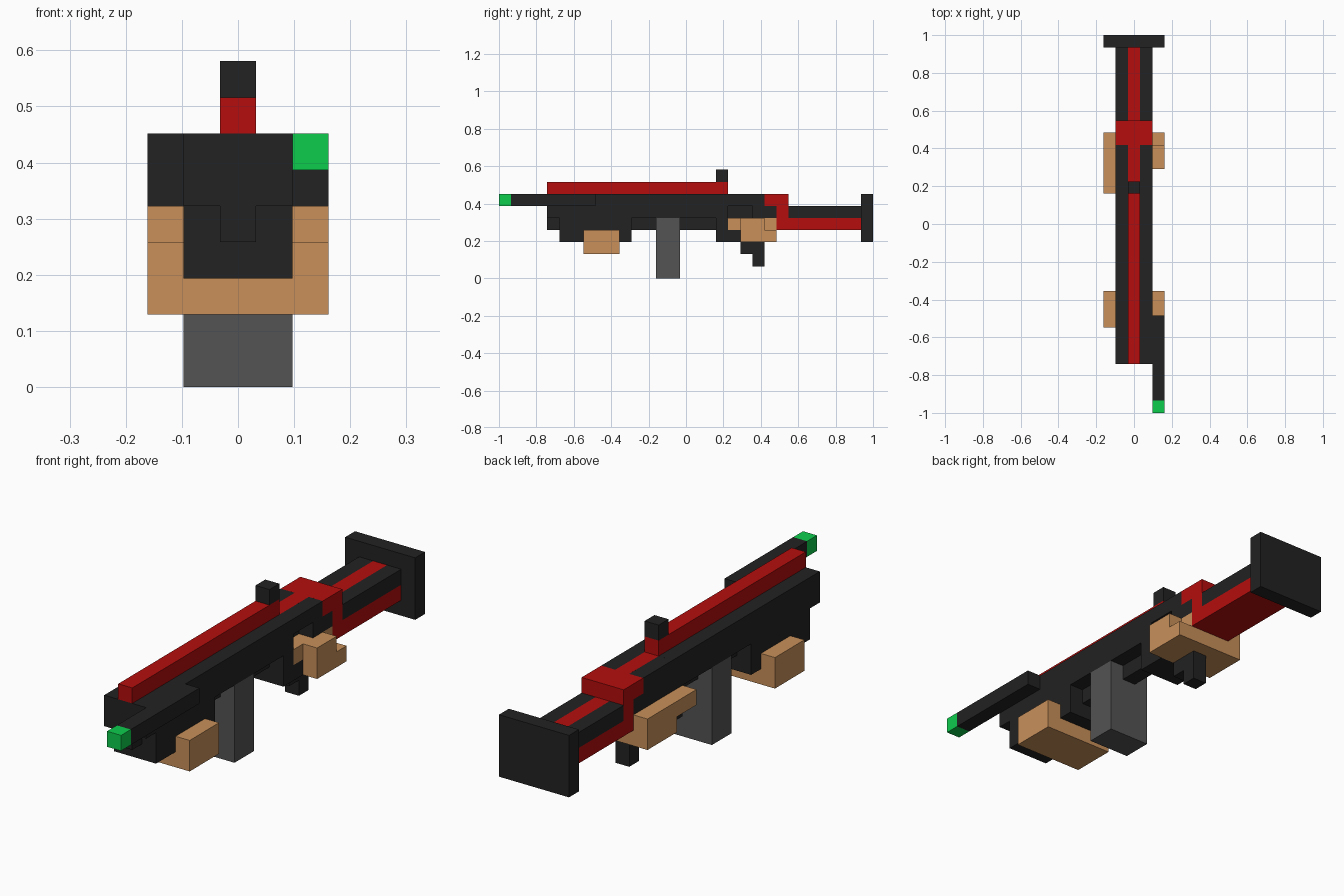
import bpy, bmesh

if "Cube" in bpy.data.objects:
    bpy.data.objects.remove(bpy.data.objects["Cube"])

U = 2 / 31  # edge of one block; the model is 5 x 31 x 9 blocks


def material(name, rgb):
    m = bpy.data.materials.new(name)
    m.diffuse_color = (*rgb, 1)
    m.use_nodes = True
    m.node_tree.nodes["Principled BSDF"].inputs["Base Color"].default_value = m.diffuse_color
    return m


BLACK = material("black", (0.016, 0.016, 0.016))
RED = material("red", (0.46, 0.004, 0.004))
TAN = material("tan", (0.578, 0.279, 0.102))
GREEN = material("green", (0.004, 0.604, 0.073))
GREY = material("grey", (0.087, 0.087, 0.087))


def part(name, mat, *boxes):
    """Boxes are ((x0, x1), (y0, y1), (z0, z1)) in block units from the front left bottom."""
    bm = bmesh.new()
    for spans in boxes:
        ret = bmesh.ops.create_cube(bm, size=1)
        (x0, x1), (y0, y1), (z0, z1) = spans
        for v in ret["verts"]:
            v.co.x = ((x1 if v.co.x > 0 else x0) - 2.5) * U
            v.co.y = ((y1 if v.co.y > 0 else y0) - 15.5) * U
            v.co.z = (z1 if v.co.z > 0 else z0) * U
    me = bpy.data.meshes.new(name)
    bm.to_mesh(me)
    bm.free()
    me.materials.append(mat)
    ob = bpy.data.objects.new(name, me)
    bpy.context.collection.objects.link(ob)


# Body: upper half, with a port on the right side
part("receiver", BLACK,
     ((1, 4), (4, 19), (5, 7)),
     ((1, 4), (19, 22), (6, 6.999)), 
     ((1, 3), (19, 23), (5, 6)),
     ((3, 4), (21, 23), (5, 6)))
# Body: lower half, narrow around the magazine
part("lower_front", BLACK,
     ((2, 3), (4, 5), (4, 5)),
     ((1, 4), (5, 11), (3, 5)))
part("lower_spine", BLACK, ((2, 3), (11, 18), (4, 5)))
part("trigger_housing", BLACK,
     ((1, 4), (18, 19), (3, 5)),
     ((1, 4), (19, 20), (3, 4)),
     ((1, 3), (19, 23), (4, 5)))
part("pistol_grip", BLACK,
     ((2, 3), (20, 22), (2, 3)),
     ((2, 3), (21, 22), (1, 2)))
part("magazine", GREY, ((1, 4), (13, 15), (0, 5)))

# Red top rail, rear sight and rear bracket
part("top_rail", RED,
     ((2, 3), (4, 19), (7, 8)),
     ((2, 3), (19, 22), (6, 7)))
part("rear_sight", BLACK, ((2, 3), (18, 19), (8, 9)))
part("rear_bracket", RED,
     ((1, 4), (22, 24), (6, 7)),
     ((1, 4), (23, 24), (4, 6)))

# Stock
part("stock_base", RED,
     ((1, 4), (24, 30), (4, 5)),
     ((2, 3), (24, 30), (5, 6)))
part("stock_sides", BLACK, *[((x, x + 1), (24, 30), (5, 6)) for x in (1, 3)])
part("butt_pad", BLACK, ((0, 5), (30, 31), (3, 7)))

# Side pointer
part("pointer_tube", BLACK, ((4, 5), (1, 8), (6, 7)))
part("pointer_lens", GREEN, ((4, 5), (0, 1), (6, 7)))

# Tan wraps under the fore-end and around the grip
part("front_wrap", TAN,
     ((0, 5), (7, 10), (2, 3)),
     *[((x, x + 1), (7, 10), (3, 4)) for x in (0, 4)])
part("rear_wrap", TAN,
     ((0, 5), (20, 23), (3, 4)),
     ((0, 1), (18, 23), (4, 5)),
     ((4, 5), (20, 22), (4, 5)),
     ((3, 4), (19, 23), (4, 5)))
